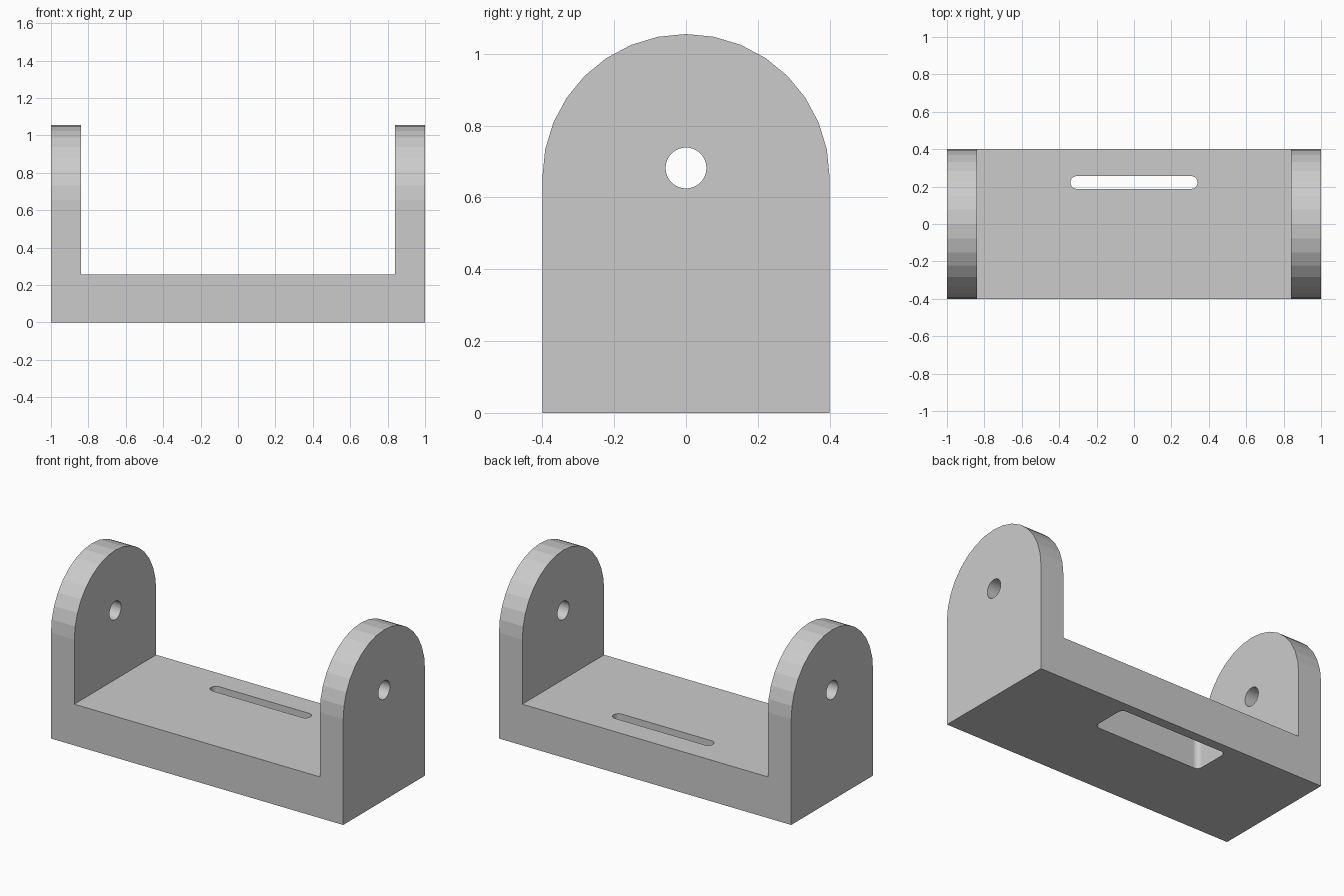
import bpy, bmesh
from math import sin, cos, pi
from mathutils import Vector

if "Cube" in bpy.data.objects:
    bpy.data.objects.remove(bpy.data.objects["Cube"])


def prism(name, points, direction):
    """Extrude a closed loop of 3D points along a direction."""
    bm = bmesh.new()
    face = bm.faces.new([bm.verts.new(p) for p in points])
    new = bmesh.ops.extrude_face_region(bm, geom=[face])["geom"]
    moved = [v for v in new if isinstance(v, bmesh.types.BMVert)]
    bmesh.ops.translate(bm, verts=moved, vec=Vector(direction))
    bmesh.ops.recalc_face_normals(bm, faces=bm.faces)
    mesh = bpy.data.meshes.new(name)
    bm.to_mesh(mesh)
    bm.free()
    obj = bpy.data.objects.new(name, mesh)
    bpy.context.collection.objects.link(obj)
    return obj


def arc(cx, cy, r, start, end, steps):
    angles = [start + (end - start) * i / steps for i in range(steps + 1)]
    return [(cx + r * cos(a), cy + r * sin(a)) for a in angles]


def rounded_rect(cy, hx, hy, r, steps=8):
    """Rounded rectangle centred on x = 0."""
    pts = []
    for i, (sx, sy) in enumerate([(1, 1), (-1, 1), (-1, -1), (1, -1)]):
        pts += arc(sx * (hx - r), cy + sy * (hy - r), r,
                   i * pi / 2, (i + 1) * pi / 2, steps)
    return pts


def cut(target, cutter):
    cutter.hide_render = True
    mod = target.modifiers.new(cutter.name, 'BOOLEAN')
    mod.operation = 'DIFFERENCE'
    mod.solver = 'EXACT'
    mod.object = cutter
    bpy.context.view_layer.objects.active = target
    bpy.ops.object.modifier_apply(modifier=mod.name)
    bpy.data.objects.remove(cutter)


# Bracket body: arched end profile run along the full length
arch = [(-0.4, 0), (0.4, 0)] + arc(0, 0.655, 0.4, 0, pi, 16)
bracket = prism("bracket", [(-1, y, z) for y, z in arch], (2, 0, 0))

# Clear the space between the two upright cheeks
gap = [(-0.84, 0.255), (0.84, 0.255), (0.84, 1.3), (-0.84, 1.3)]
cut(bracket, prism("cheek_gap", [(x, -0.6, z) for x, z in gap], (0, 1.2, 0)))

# Pivot hole through both cheeks
hole = arc(0, 0.682, 0.057, 0, 2 * pi, 32)[:-1]
cut(bracket, prism("pivot_hole", [(-1.2, y, z) for y, z in hole], (2.4, 0, 0)))

# Wide pocket under the base, then the narrow slot through to the top
pocket = rounded_rect(0.222, 0.37, 0.117, 0.033)
cut(bracket, prism("under_pocket", [(x, y, -0.1) for x, y in pocket], (0, 0, 0.29)))
slot = rounded_rect(0.222, 0.34, 0.034, 0.0335)
cut(bracket, prism("top_slot", [(x, y, 0.1) for x, y in slot], (0, 0, 0.4)))
